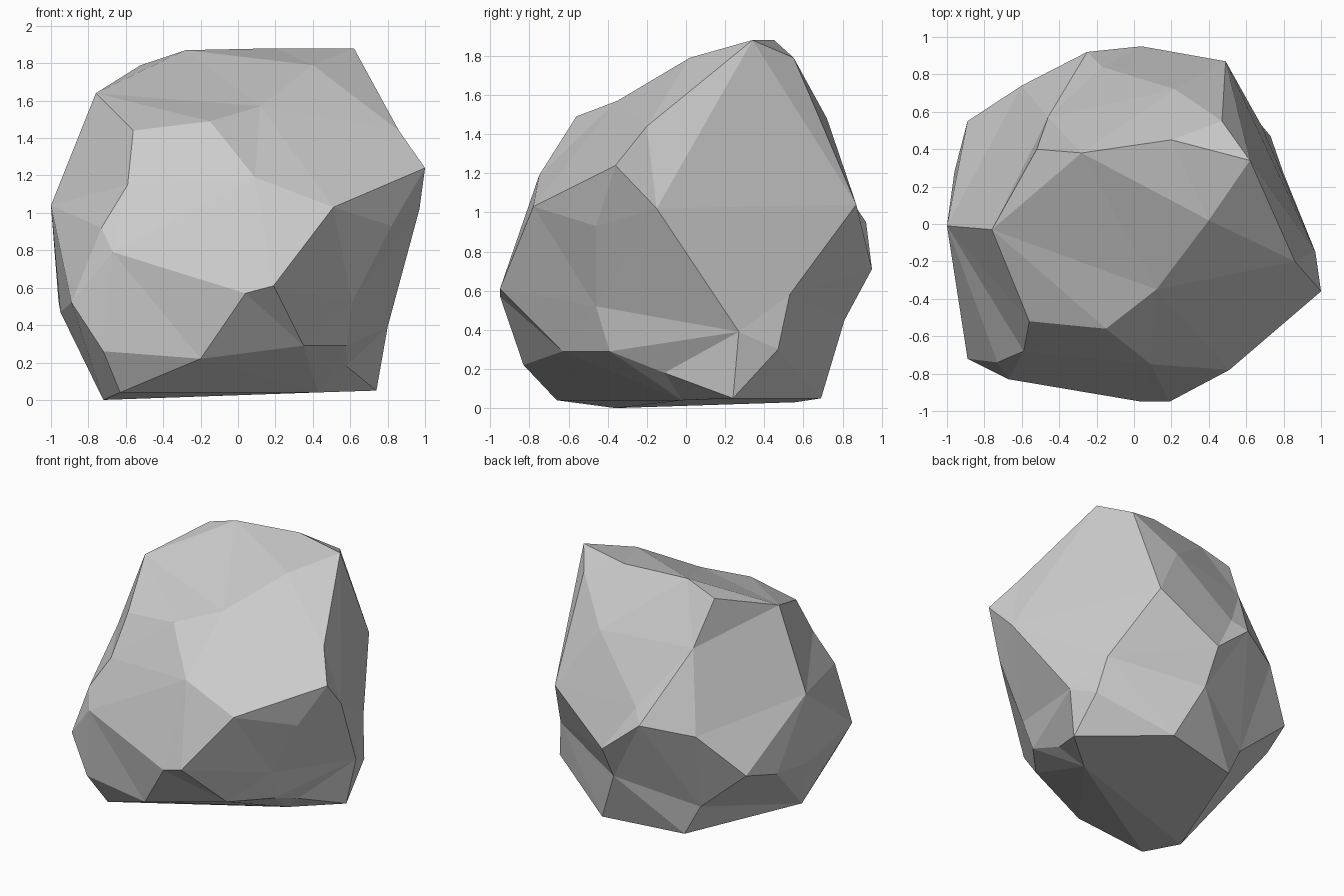
import bpy, bmesh
from mathutils import Vector

# Corner points of the boulder, grouped by region
CORNERS = [
    # crown
    (.62, .34, 1.88), (.2, .45, 1.88), (-.28, .38, 1.87), (-.52, .4, 1.79),
    (-.76, -.03, 1.64), (.4, .02, 1.79), (.12, -.35, 1.57), (-.15, -.56, 1.49),
    (-.56, -.52, 1.44), (.47, .55, 1.79),
    # right shoulder and side
    (.86, -.2, 1.44), (1, -.36, 1.24), (.97, -.15, 1.02), (.82, -.46, .93),
    (.8, .27, .39), (.73, .47, .3), (.68, .53, .58), (.61, -.46, .52),
    (.58, -.39, .29), (.35, -.63, .29),
    # front
    (.09, -.75, 1.19), (.51, -.78, 1.03), (-.59, -.68, 1.15), (-.73, -.74, .92),
    (-.67, -.83, .79), (.04, -.95, .57), (.19, -.95, .61), (-.2, -.83, .22),
    (-.72, -.78, .26),
    # left
    (-.89, -.72, .52), (-1, -.01, 1.04), (-.95, -.1, .47), (-.96, .28, .53),
    (-.89, .55, .6),
    # back
    (.49, .87, 1.04), (.22, .72, 1.48), (-.17, .84, 1.04),
    (.04, .95, .71), (-.25, .92, .95), (-.46, .57, 1.46), (-.6, .74, .89),
    (.04, .81, .45), (-.5, .54, .26),
    # base
    (-.63, -.66, .04), (-.72, -.36, 0), (.74, .24, .05), (-.38, .56, .03),
    (.22, .69, .05), (.43, -.02, .04), (.58, -.11, .18),
]
CENTRE = Vector((0, 0, .9))

# Skin the corners: hull a rounded-out copy so that hollow corners are kept,
# then pull each corner back to its true place
bm = bmesh.new()
true_place = bm.verts.layers.float_vector.new("true_place")
for c in CORNERS:
    offset = Vector(c) - CENTRE
    v = bm.verts.new(offset.normalized() * offset.length ** 0.22)
    v[true_place] = Vector(c)
bmesh.ops.convex_hull(bm, input=bm.verts[:])
bmesh.ops.delete(bm, geom=[v for v in bm.verts if not v.link_faces], context='VERTS')
for v in bm.verts:
    v.co = v[true_place]
bmesh.ops.recalc_face_normals(bm, faces=bm.faces[:])
bm.verts.layers.float_vector.remove(true_place)

mesh = bpy.data.meshes.new("boulder")
bm.to_mesh(mesh)
bm.free()
boulder = bpy.data.objects.new("boulder", mesh)
bpy.context.collection.objects.link(boulder)
